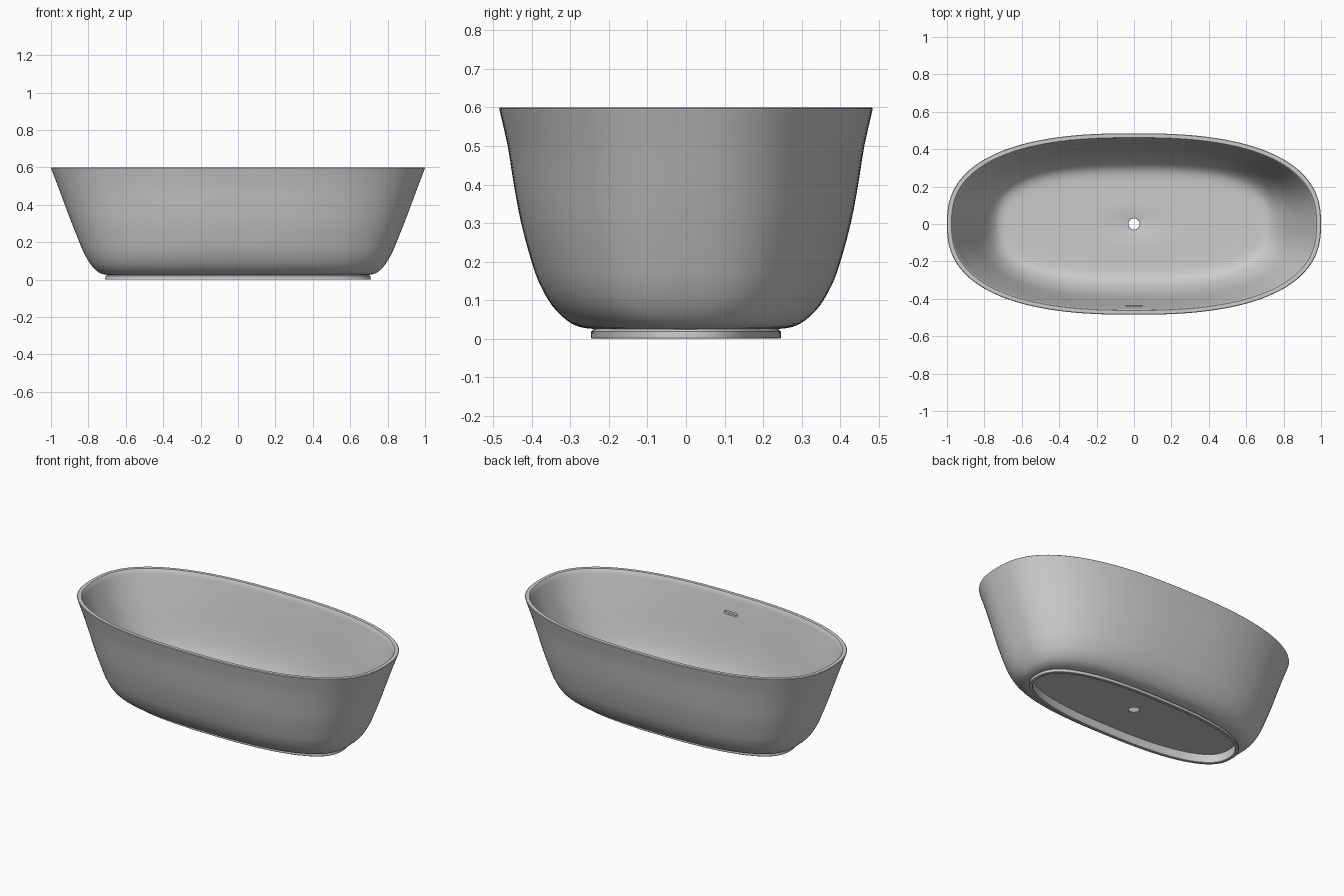
import bpy, bmesh, math

if "Cube" in bpy.data.objects:
    bpy.data.objects.remove(bpy.data.objects["Cube"])

SEG = 144


def ring(bm, a, b, z, n):
    """One superellipse loop with half sizes a, b at height z."""
    loop = []
    for i in range(SEG):
        t = 2 * math.pi * i / SEG
        c, s = math.cos(t), math.sin(t)
        r = (abs(c) ** n + abs(s) ** n) ** (-1 / n)
        loop.append(bm.verts.new((a * r * c, b * r * s, z)))
    return loop


def smooth(pts, sub=3):
    """Catmull-Rom curve through the profile points."""
    out = []
    for i in range(len(pts) - 1):
        p0, p1, p2 = pts[max(i - 1, 0)], pts[i], pts[i + 1]
        p3 = pts[min(i + 2, len(pts) - 1)]
        for k in range(sub):
            t = k / sub
            out.append(tuple(
                0.5 * (2 * q1 + (q2 - q0) * t + (2 * q0 - 5 * q1 + 4 * q2 - q3) * t ** 2
                       + (3 * q1 - q0 - 3 * q2 + q3) * t ** 3)
                for q0, q1, q2, q3 in zip(p0, p1, p2, p3)))
    return out + [pts[-1]]


def finish(bm, name):
    bmesh.ops.recalc_face_normals(bm, faces=bm.faces)
    me = bpy.data.meshes.new(name)
    bm.to_mesh(me)
    bm.free()
    ob = bpy.data.objects.new(name, me)
    bpy.context.collection.objects.link(ob)
    return ob


# Profile entries: half length, half width, height, superellipse exponent
outer = smooth([
    (1.0, .485, .597, 2.5), (.963, .463, .5, 2.5), (.926, .447, .4, 2.5),
    (.888, .428, .3, 2.55), (.848, .401, .2, 2.6), (.822, .379, .14, 2.65),
    (.79, .347, .085, 2.7), (.756, .309, .047, 2.7), (.725, .275, .03, 2.6),
    (.69, .238, .025, 2.5)])
foot = [(.703, .24, .024, 2.5), (.709, .246, .019, 2.5), (.71, .247, .002, 2.5),
        (.708, .245, 0, 2.5), (.692, .229, 0, 2.5), (.69, .227, .002, 2.5),
        (.69, .227, .053, 2.5), (.3, .12, .053, 2.2), (.03, .03, .053, 2)]
drain_edge = [(.03, .03, .056, 2), (.031, .031, .059, 2), (.034, .034, .06, 2)]
inner = smooth([
    (.3, .12, .06, 2.2), (.55, .19, .06, 2.5), (.68, .235, .061, 2.6),
    (.715, .27, .066, 2.7), (.74, .30, .08, 2.75), (.768, .328, .11, 2.75),
    (.797, .356, .157, 2.7), (.823, .378, .21, 2.65), (.861, .402, .3, 2.55),
    (.9, .421, .4, 2.5), (.938, .439, .5, 2.5), (.973, .459, .597, 2.5)])
rim = [(.976, .462, .6, 2.5), (.997, .482, .6, 2.5)]

# Tub body: closed loft through all loops, including foot and drain hole
bm = bmesh.new()
loops = [ring(bm, *p) for p in outer + foot + drain_edge + inner + rim]
for i, lo in enumerate(loops):
    hi = loops[(i + 1) % len(loops)]
    for j in range(SEG):
        k = (j + 1) % SEG
        bm.faces.new((lo[j], lo[k], hi[k], hi[j]))
tub = finish(bm, "bathtub_shell")

# Overflow slot: capsule-shaped cutter in the front inner wall
bm = bmesh.new()
L, R, Z = .036, .010, .49
pts = []
for side, start in ((1, -90), (-1, 90)):
    for i in range(13):
        t = math.radians(start + 15 * i)
        pts.append((side * L + R * math.cos(t), Z + R * math.sin(t)))
face = bm.faces.new([bm.verts.new((x, -.45, z)) for x, z in pts])
ext = bmesh.ops.extrude_face_region(bm, geom=[face])
for v in ext["geom"]:
    if isinstance(v, bmesh.types.BMVert):
        v.co.y = -.40
cutter = finish(bm, "overflow_slot_cutter")
cutter.hide_render = True
cutter.hide_set(True)

mod = tub.modifiers.new("overflow_slot", 'BOOLEAN')
mod.operation = 'DIFFERENCE'
mod.solver = 'EXACT'
mod.object = cutter

# Apply the cut, drop the cutter, shade smooth with crisp edges
dg = bpy.context.evaluated_depsgraph_get()
cut_mesh = bpy.data.meshes.new_from_object(tub.evaluated_get(dg))
tub.modifiers.clear()
tub.data = cut_mesh
bpy.data.objects.remove(cutter)
bpy.context.view_layer.objects.active = tub
tub.select_set(True)
bpy.ops.object.shade_smooth_by_angle(angle=math.radians(35))
